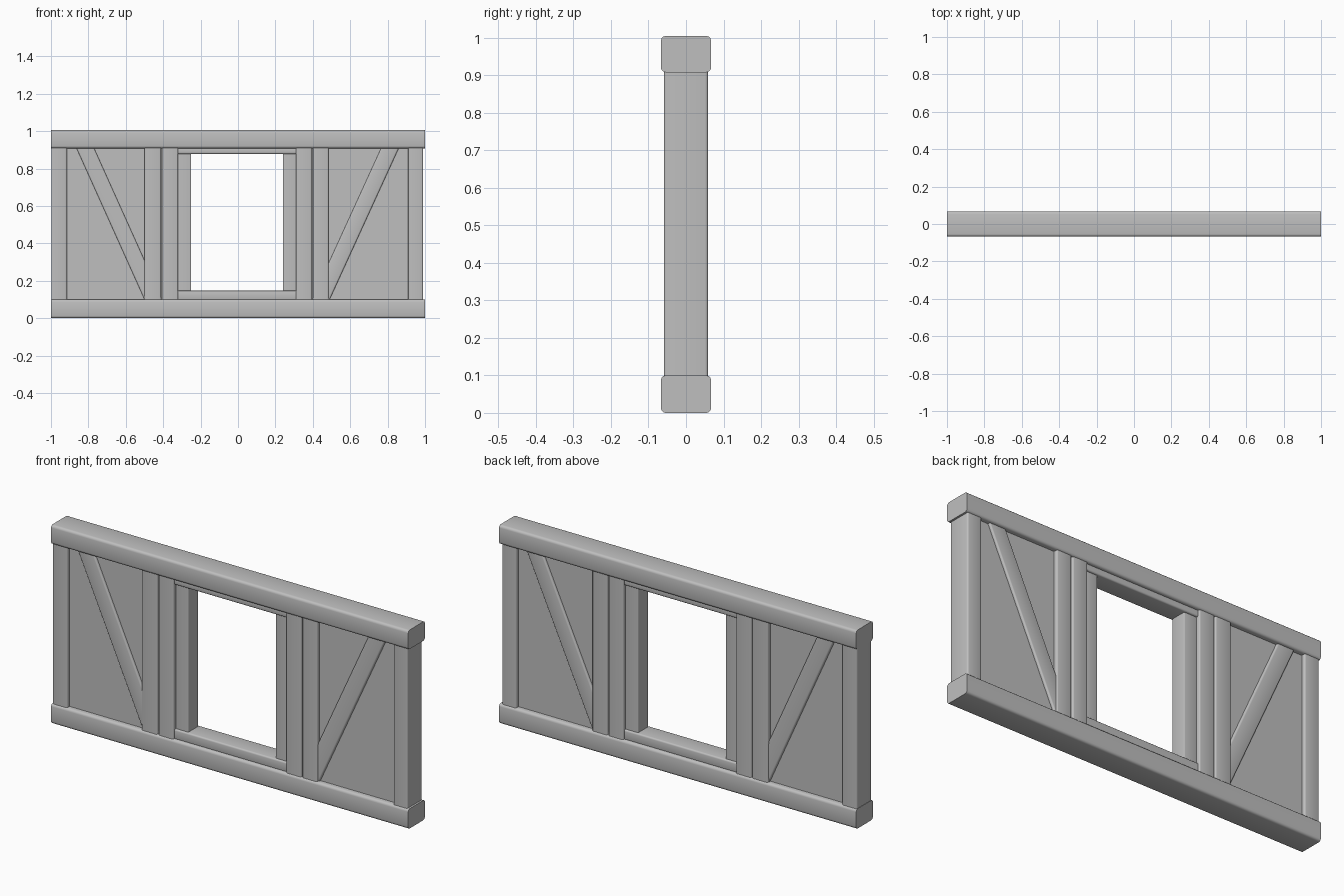
import bpy
import bmesh
from math import atan2, hypot, radians
from mathutils import Matrix, Vector

if "Cube" in bpy.data.objects:
    bpy.data.objects.remove(bpy.data.objects["Cube"])

grey = bpy.data.materials.new("plain_grey")
grey.use_nodes = True
COLOUR = (0.52, 0.52, 0.52, 1)
grey.diffuse_color = COLOUR
bsdf = next(n for n in grey.node_tree.nodes if n.type == "BSDF_PRINCIPLED")
bsdf.inputs["Base Color"].default_value = COLOUR


def timber(name, start, end, width, half_depth, radius):
    """Rounded beam in the xz plane between two (x, z) points."""
    dx, dz = end[0] - start[0], end[1] - start[1]
    length = hypot(dx, dz)
    bm = bmesh.new()
    bmesh.ops.create_cube(bm, size=1)
    bmesh.ops.scale(bm, vec=(length, 2 * half_depth, width), verts=bm.verts)
    if radius:
        # round only the edges that run along the timber
        long_edges = [e for e in bm.edges
                      if abs(e.verts[0].co.x - e.verts[1].co.x) > length / 2]
        bmesh.ops.bevel(bm, geom=long_edges, offset=radius, segments=3,
                        profile=0.5, affect="EDGES")
    centre = Vector(((start[0] + end[0]) / 2, 0, (start[1] + end[1]) / 2))
    bm.transform(Matrix.Translation(centre) @ Matrix.Rotation(-atan2(dz, dx), 4, "Y"))
    mesh = bpy.data.meshes.new(name)
    bm.to_mesh(mesh)
    bm.free()
    mesh.materials.append(grey)
    obj = bpy.data.objects.new(name, mesh)
    bpy.context.collection.objects.link(obj)
    bpy.ops.object.select_all(action="DESELECT")
    obj.select_set(True)
    bpy.context.view_layer.objects.active = obj
    bpy.ops.object.shade_smooth_by_angle(angle=radians(40))
    return obj


def upright(name, x0, x1, half_depth, radius, z0=0.09, z1=0.92):
    x = (x0 + x1) / 2
    timber(name, (x, z0), (x, z1), x1 - x0, half_depth, radius)


def rail(name, x0, x1, z0, z1, half_depth, radius):
    z = (z0 + z1) / 2
    timber(name, (x0, z), (x1, z), z1 - z0, half_depth, radius)


# Long beams along the floor and the top
rail("bottom_beam", -1, 1, 0, 0.1, 0.067, 0.013)
rail("top_beam", -1, 1, 0.908, 1.005, 0.067, 0.013)

# Posts
for name, x0, x1 in (("right_end_post", -0.998, -0.915),
                     ("right_outer_post", -0.5, -0.411),
                     ("right_inner_post", -0.406, -0.32),
                     ("left_inner_post", 0.31, 0.395),
                     ("left_outer_post", 0.4, 0.485),
                     ("left_end_post", 0.91, 0.99)):
    upright(name, x0, x1, 0.059, 0.008)

# Wall panels, continuing behind the paired posts
upright("right_panel", -0.95, -0.34, 0.04, 0)
upright("left_panel", 0.33, 0.95, 0.04, 0)

# Diagonal braces, high at the ends and low at the opening
timber("right_brace", (-0.826, 0.93), (-0.446, 0.085), 0.086, 0.052, 0.008)
timber("left_brace", (0.822, 0.93), (0.436, 0.085), 0.086, 0.052, 0.008)

# Window frame
upright("right_jamb", -0.325, -0.25, 0.04, 0.004)
upright("left_jamb", 0.24, 0.315, 0.04, 0.004)
rail("window_sill", -0.32, 0.31, 0.095, 0.147, 0.05, 0.008)
rail("window_header", -0.32, 0.31, 0.878, 0.915, 0.05, 0.008)
